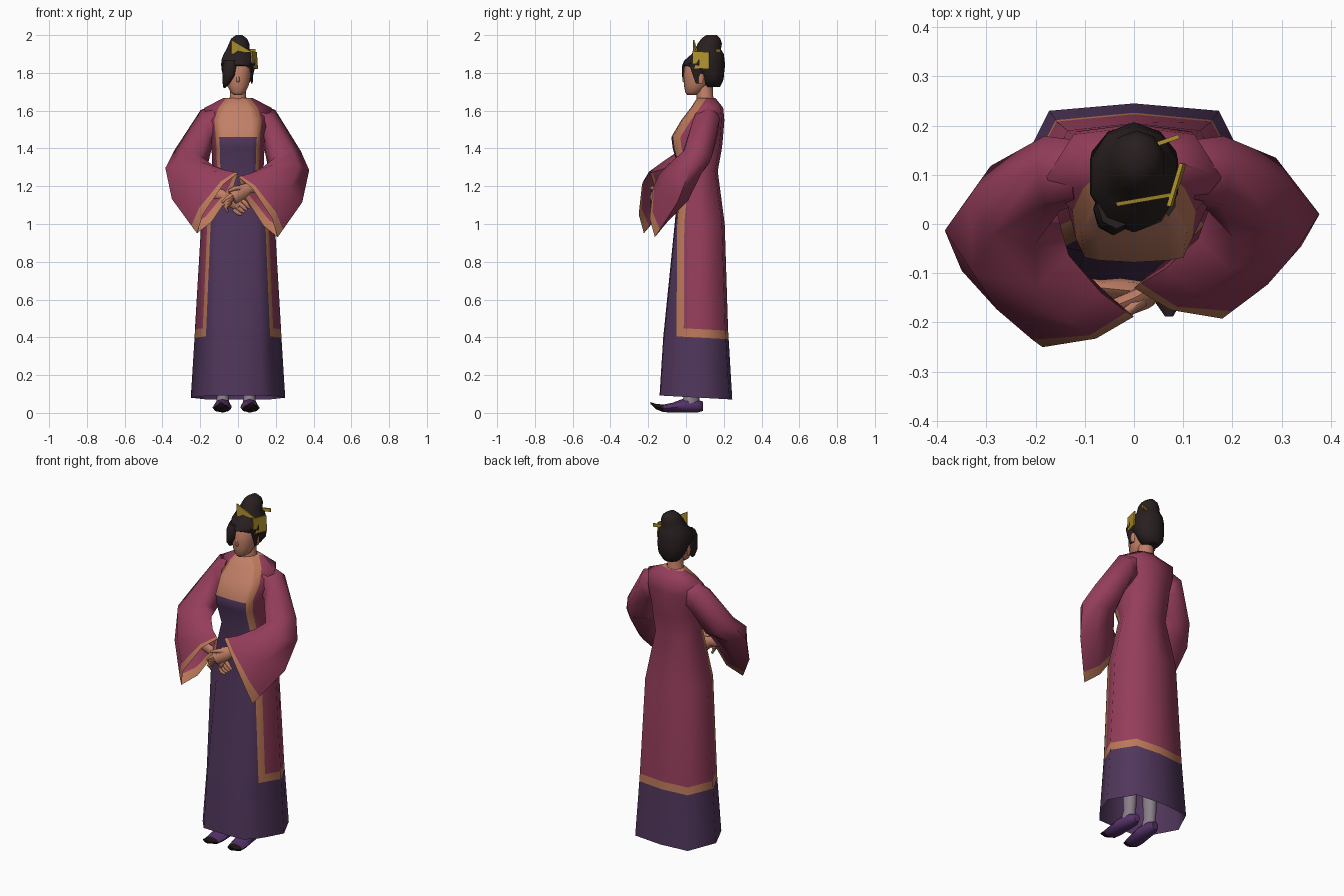
import bpy, bmesh, math
from mathutils import Vector

if "Cube" in bpy.data.objects:
    bpy.data.objects.remove(bpy.data.objects["Cube"])


def mat(name, r, g, b):
    m = bpy.data.materials.new(name)
    m.diffuse_color = (r, g, b, 1)
    m.use_nodes = True
    m.node_tree.nodes["Principled BSDF"].inputs["Base Color"].default_value = m.diffuse_color
    return m


ROBE = mat("rose_robe", .3, .047, .104)
DRESS = mat("purple_dress", .08, .037, .105)
TRIM = mat("tan_trim", .5, .19, .1)
SKIN = mat("skin", .54, .215, .135)
HAIR = mat("dark_hair", .022, .014, .014)
GOLD = mat("gold", .43, .283, .026)
SOCK = mat("grey_sock", .25, .21, .25)
SHOE = mat("purple_shoe", .091, .032, .141)
TOE = mat("black_toe", .015, .009, .011)


def loft(name, rings, mats, rule=None, cap0=True, cap1=True, angle=60):
    """Skin a list of equal-length closed rings; rule(i, j) picks a material index."""
    bm = bmesh.new()
    vs = [[bm.verts.new(p) for p in r] for r in rings]
    n = len(rings[0])
    for i in range(len(vs) - 1):
        for j in range(n):
            k = (j + 1) % n
            f = bm.faces.new((vs[i][j], vs[i][k], vs[i + 1][k], vs[i + 1][j]))
            f.material_index = rule(i, j) if rule else 0
    if cap0:
        bm.faces.new(vs[0]).material_index = rule(0, 0) if rule else 0
    if cap1:
        bm.faces.new(vs[-1]).material_index = rule(len(vs) - 2, 0) if rule else 0
    bmesh.ops.recalc_face_normals(bm, faces=bm.faces)
    me = bpy.data.meshes.new(name)
    bm.to_mesh(me)
    bm.free()
    for m in mats:
        me.materials.append(m)
    ob = bpy.data.objects.new(name, me)
    bpy.context.collection.objects.link(ob)
    bpy.ops.object.select_all(action='DESELECT')
    ob.select_set(True)
    bpy.context.view_layer.objects.active = ob
    bpy.ops.object.shade_smooth_by_angle(angle=math.radians(angle))
    return ob


def ellipse(cx, cy, z, rx, ry, n=10):
    return [(cx + rx * math.sin(2 * math.pi * k / n),
             cy - ry * math.cos(2 * math.pi * k / n), z) for k in range(n)]


def tube(name, pts, radii, m, n=6, flat=1.0):
    """Tapered limb along a path."""
    pts = [Vector(p) for p in pts]
    rings = []
    for i, p in enumerate(pts):
        d = (pts[min(i + 1, len(pts) - 1)] - pts[max(i - 1, 0)]).normalized()
        side = d.cross(Vector((0, 1, .01))).normalized()
        up = side.cross(d)
        rings.append([p + radii[i] * (side * math.cos(a) + up * math.sin(a) * flat)
                      for a in (2 * math.pi * k / n for k in range(n))])
    return loft(name, rings, [m])


def gown_ring(z, front, back, corner, edge_x, edge_y, wide):
    """Symmetric section: front panel, trim strip, side, back; low rings dip to the rear."""
    half = [(0, front), (corner, front + .004), (edge_x, edge_y), (edge_x + .018, edge_y + .038),
            (wide, max(.075, edge_y + .06)), (wide * .69, back - .015), (0, back)]
    pts = half + [(-x, y) for x, y in half[-2:0:-1]]
    tilt = .055 if z < .5 else 0
    return [(x, y, z - tilt * (y + .14)) for x, y in pts]


# gown sections: height, front, back, panel corner, robe edge x and y, half width
GOWN = [(.092, -.14, .245, .13, .19, -.06, .25), (.41, -.12, .226, .12, .17, -.05, .23),
        (.455, -.115, .223, .12, .168, -.05, .228), (1.0, -.06, .205, .1, .145, -.047, .195),
        (1.28, -.035, .168, .07, .093, -.022, .135), (1.4, -.07, .19, .07, .096, -.062, .14),
        (1.46, -.078, .196, .07, .1, -.068, .145), (1.55, -.025, .203, .07, .107, -.012, .168),
        (1.615, .025, .197, .06, .085, .035, .178), (1.668, .06, .155, .03, .045, .07, .075)]


def gown_rule(i, j):
    h = min(j, 11 - j)
    if i == 0:
        return 1
    if h < 2:
        return 3 if i >= 6 else 1
    return 2 if i == 1 or h == 2 else 0


loft("gown", [gown_ring(*g) for g in GOWN], [ROBE, DRESS, TRIM, SKIN], gown_rule, cap0=False, angle=80)

# wide sleeves from shoulder to cuff: outer point, inner point, half depth vector
SLEEVE = [((.13, .115, 1.63), (.1, .1, 1.45), (0, -.06, 0)),
          ((.198, .115, 1.603), (.135, .09, 1.42), (0, -.07, 0)),
          ((.333, .07, 1.385), (.155, .04, 1.32), (0, -.072, .02)),
          ((.377, .02, 1.285), (.13, -.03, 1.3), (.005, -.075, .02)),
          ((.34, -.045, 1.115), (.065, -.09, 1.268), (0, -.067, .03)),
          ((.21, -.165, .93), (0, -.13, 1.25), (.022, -.036, .02))]


def sleeve_ring(outer, inner, depth):
    o, i, v = Vector(outer), Vector(inner), Vector(depth)
    a, b = o.lerp(i, .25), o.lerp(i, .75)
    return [o, a + v, b + v, i, b - v, a - v]


sleeve = [sleeve_ring(*s) for s in SLEEVE]
# trim line a little way back from the cuff
sleeve.insert(5, [a.lerp(b, .78) for a, b in zip(sleeve[4], sleeve[5])])
for side, s in (("right", 1), ("left", -1)):
    rings = []
    for i, r in enumerate(sleeve):
        # the left forearm reaches further forward
        d = -.058 * min(1, max(0, (i - 1) / 3.5)) if s < 0 else 0
        rings.append([(s * p.x * (1 - d * .6), p.y + d, p.z - d * .35) for p in r])
    loft(side + "_sleeve", rings, [ROBE, TRIM], lambda i, j: int(i == 5), cap1=False, angle=75)

# clasped hands
tube("right_hand", [(.14, -.09, 1.2), (.06, -.12, 1.19), (.02, -.15, 1.17), (-.03, -.17, 1.14)],
     [.03, .028, .04, .038], SKIN, 8, .6)
tube("left_hand", [(-.15, -.12, 1.17), (-.07, -.13, 1.15), (-.03, -.135, 1.13), (.015, -.14, 1.105)],
     [.03, .028, .042, .04], SKIN, 8, .6)
for k in range(4):
    o = k * .017
    tube("right_finger", [(-.015 - o * .5, -.17, 1.168 - o), (-.05 - o * .3, -.178, 1.14 - o),
                          (-.085 + o * .6, -.165, 1.115 - o)], [.013, .012, .007], SKIN)
    tube("left_finger", [(.02 - o * .8, -.142, 1.128 - o), (.042 - o * .8, -.15, 1.108 - o),
                         (.06 - o * .8, -.145, 1.085 - o * .7)], [.013, .012, .007], SKIN)
tube("right_thumb", [(.02, -.155, 1.19), (-.015, -.18, 1.19), (-.05, -.18, 1.175)], [.014, .012, .007], SKIN)

# socks and upturned slippers: (y, centre z, half width, half height)
SHOE_RINGS = [(.09, .035, .02, .025), (.06, .036, .038, .034), (-.02, .037, .046, .036),
              (-.07, .028, .051, .026), (-.12, .024, .045, .02), (-.16, .034, .026, .014),
              (-.188, .052, .008, .005)]
for side, cx, turn in (("right", .06, -.06), ("left", -.08, .06)):
    rings = [[(cx + turn * y + w * math.cos(a), y, max(.002, z + h * math.sin(a)))
              for a in (2 * math.pi * k / 8 for k in range(8))] for y, z, w, h in SHOE_RINGS]
    loft(side + "_slipper", rings, [SHOE, TOE], lambda i, j: int(i >= 4))
    loft(side + "_sock", [ellipse(cx, .02, .05, .034, .05, 8), ellipse(cx, .035, .1, .032, .038, 8),
                          ellipse(cx, .04, .35, .045, .045, 8)], [SOCK])

# neck, face, nose and ears: (centre y, z, half width, half depth)
NECK = [(.105, 1.63, .06, .05), (.1, 1.675, .045, .044), (.095, 1.76, .042, .045)]
FACE = [(.028, 1.682, .02, .022), (.042, 1.698, .042, .046), (.057, 1.735, .06, .068),
        (.07, 1.78, .07, .084), (.075, 1.83, .072, .084), (.08, 1.87, .06, .07)]
loft("neck", [ellipse(0, *r) for r in NECK], [SKIN])
loft("face", [ellipse(0, *r) for r in FACE], [SKIN], angle=80)
loft("nose", [ellipse(0, -.006, z, r, r * 1.2, 6) for z, r in ((1.75, .005), (1.757, .011), (1.8, .005))],
     [SKIN], angle=100)
for side, s in (("right", 1), ("left", -1)):
    loft(side + "_ear", [ellipse(s * .073, .078, z, r / 2, r, 6)
                         for z, r in ((1.745, .01), (1.77, .018), (1.795, .015))], [SKIN])

# swept-up hair with top bun, side lock over one half of the face
HAIR_RINGS = [(.135, 1.725, .045, .045), (.135, 1.765, .078, .064), (.123, 1.81, .09, .08),
              (.095, 1.842, .094, .112), (.1, 1.87, .092, .104), (.115, 1.9, .08, .085),
              (.117, 1.925, .064, .068), (.126, 1.955, .057, .064), (.132, 1.982, .044, .05),
              (.135, 2.0, .017, .028)]
loft("hair", [ellipse(.006 if r[1] > 1.94 else 0, *r) for r in HAIR_RINGS], [HAIR])
loft("side_lock", [ellipse(-.035, .04, 1.865, .04, .05, 8), ellipse(-.04, .03, 1.835, .042, .052, 8),
                   ellipse(-.045, .03, 1.785, .038, .052, 8), ellipse(-.058, .03, 1.75, .024, .042, 8),
                   ellipse(-.072, .035, 1.72, .005, .012, 8)], [HAIR])
loft("temple_hair", [ellipse(.07, .055, 1.85, .016, .04, 6), ellipse(.073, .06, 1.79, .009, .025, 6),
                     ellipse(.072, .06, 1.745, .003, .008, 6)], [HAIR])


# gold hair ornaments as thin plates
def plate(name, pts, off):
    loft(name, [pts, [tuple(Vector(p) + Vector(off)) for p in pts]], [GOLD], angle=20)


plate("front_comb", [(-.035, .036, 1.975), (-.035, .036, 1.9), (.075, .055, 1.91)], (-.002, .008, 0))
plate("side_comb", [(.08, .035, 1.825), (.106, .122, 1.82), (.1, .122, 1.91), (.074, .035, 1.915)],
      (-.008, .002, 0))
plate("hair_pin", [(.03, .152, 1.908), (.093, .174, 1.908), (.093, .174, 1.926), (.03, .152, 1.926)],
      (-.003, .008, 0))
